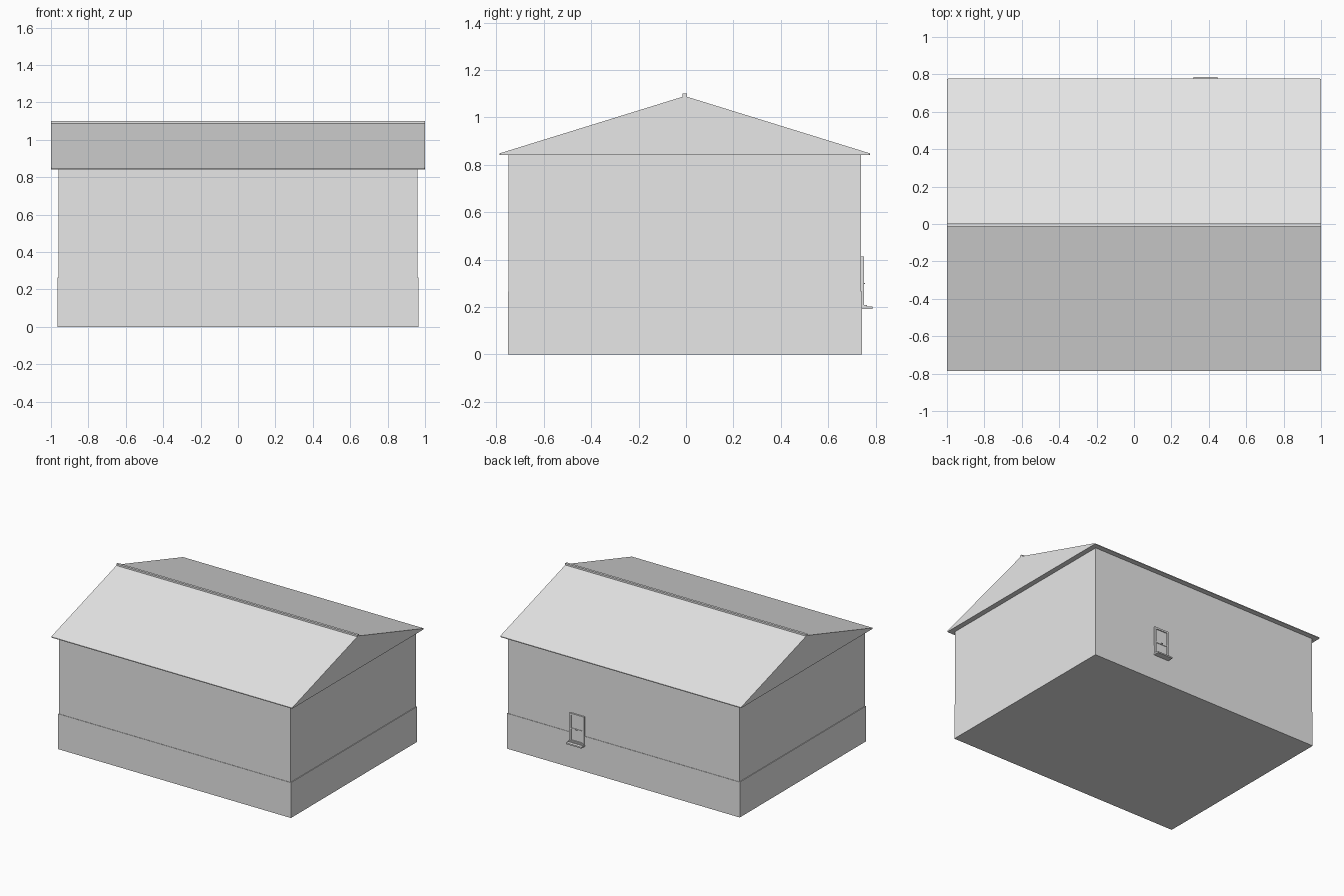
import bpy
import bmesh

default = bpy.data.objects.get("Cube")
if default:
    bpy.data.objects.remove(default, do_unlink=True)

# One plain grey for the whole building
grey = bpy.data.materials.new("plain_grey")
grey.use_nodes = True
colour = (0.8, 0.8, 0.8, 1)
grey.diffuse_color = colour
grey.node_tree.nodes["Principled BSDF"].inputs["Base Color"].default_value = colour

MID = -0.005      # building centre in y
WIN = 0.382       # window centre in x
WALL = 0.739      # rear face of the upper wall


def finish(name, bm):
    bmesh.ops.recalc_face_normals(bm, faces=bm.faces)
    mesh = bpy.data.meshes.new(name)
    bm.to_mesh(mesh)
    bm.free()
    mesh.materials.append(grey)
    obj = bpy.data.objects.new(name, mesh)
    bpy.context.collection.objects.link(obj)
    return obj


def box(name, x, y, z):
    """Box from (low, high) pairs."""
    bm = bmesh.new()
    bmesh.ops.create_cube(bm, size=1)
    for v in bm.verts:
        v.co = [pair[int(c > 0)] for pair, c in zip((x, y, z), v.co)]
    return finish(name, bm)


def extrude_x(name, profile, half):
    """Extrude a (y, z) outline along x, centred."""
    bm = bmesh.new()
    face = bm.faces.new([bm.verts.new((-half, y, z)) for y, z in profile])
    out = bmesh.ops.extrude_face_region(bm, geom=[face])["geom"]
    moved = [g for g in out if isinstance(g, bmesh.types.BMVert)]
    bmesh.ops.translate(bm, verts=moved, vec=(2 * half, 0, 0))
    return finish(name, bm)


# Walls: slightly wider plinth below the upper storey
box("plinth", (-0.966, 0.966), (MID - 0.747, MID + 0.747), (0, 0.265))
box("upper_walls", (-0.961, 0.961), (MID - 0.744, MID + 0.744), (0.26, 0.845))

# Gable roof with thin eave edge and softened eave corners
E = 0.782
roof = extrude_x("roof", [(MID - E, 0.842), (MID + E, 0.842), (MID + E, 0.848),
                          (MID, 1.09), (MID - E, 0.848)], 1.0)
bm = bmesh.new()
bm.from_mesh(roof.data)
corners = [e for e in bm.edges
           if abs(e.verts[0].co.x - e.verts[1].co.x) < 1e-4
           and abs(e.verts[0].co.y - e.verts[1].co.y) < 1e-4]
bmesh.ops.bevel(bm, geom=corners, offset=0.006, segments=2, affect="EDGES", profile=0.5)
bm.to_mesh(roof.data)
bm.free()

# Ridge cap
box("ridge_cap", (-1.0, 1.0), (MID - 0.009, MID + 0.009), (1.08, 1.1))

# Rear window: casing
W, BOTTOM, TOP = 0.06, 0.2, 0.412
for side, s in (("left", 1), ("right", -1)):
    a, b = sorted((WIN + s * W, WIN + s * (W - 0.013)))
    box("window_jamb_" + side, (a, b), (WALL, 0.751), (BOTTOM, TOP))
box("window_head", (WIN - W, WIN + W), (WALL, 0.751), (TOP - 0.013, TOP))
box("window_foot", (WIN - W, WIN + W), (WALL, 0.751), (BOTTOM, BOTTOM + 0.012))

# Glass, meeting rail and latch
box("window_glass", (WIN - W + 0.01, WIN + W - 0.01), (WALL, 0.744), (BOTTOM, TOP - 0.01))
box("window_meeting_rail", (WIN - W + 0.01, WIN + W - 0.01), (WALL, 0.748), (0.293, 0.302))
box("window_latch", (WIN - 0.005, WIN + 0.005), (0.745, 0.756), (0.296, 0.302))

# Sill with a small upper step
box("window_sill", (WIN - 0.064, WIN + 0.064), (WALL, 0.787), (0.191, 0.201))
box("window_sill_step", (WIN - W, WIN + W), (WALL, 0.764), (0.2, 0.208))
